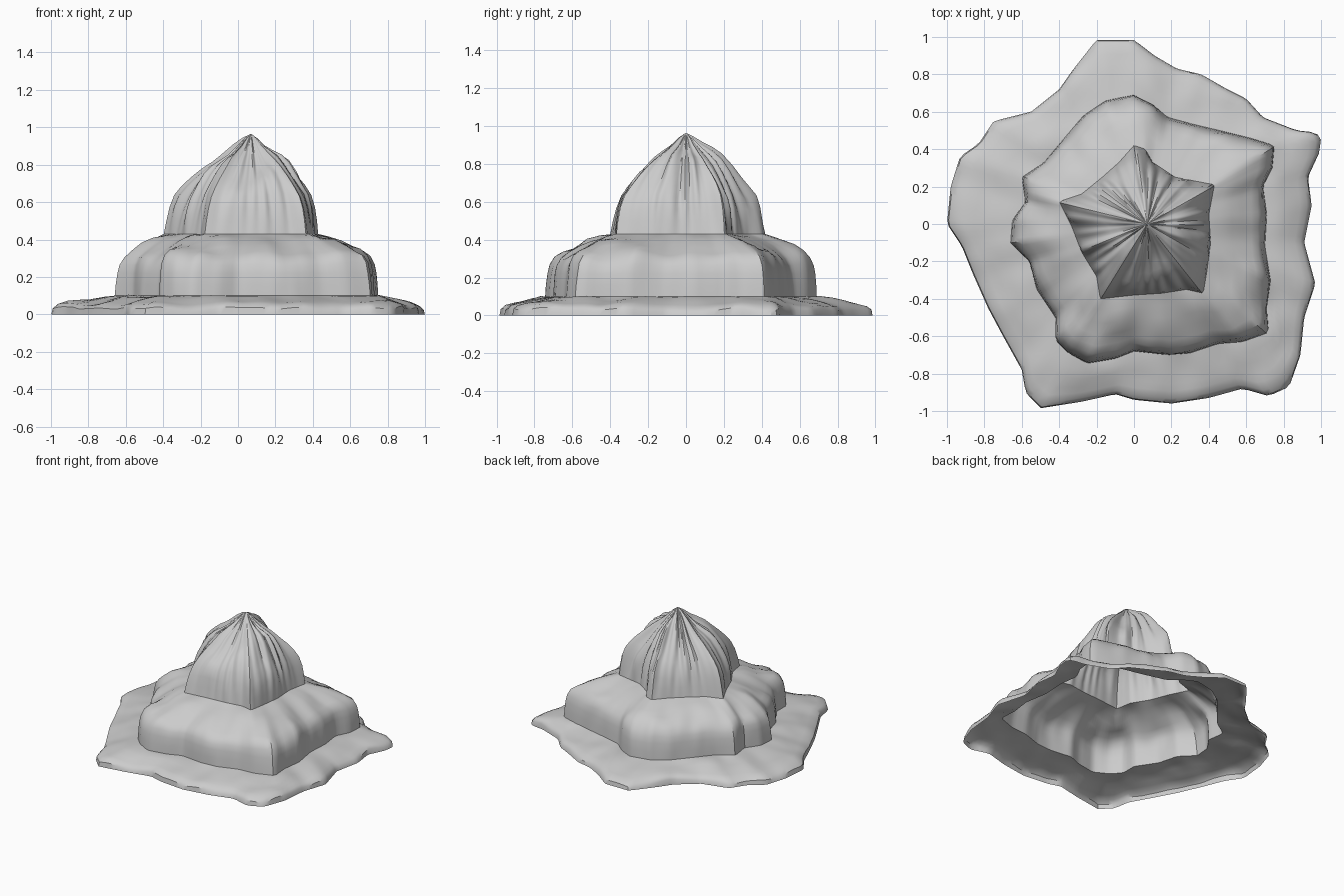
import bpy, bmesh, math
from mathutils import Vector, noise
from mathutils.geometry import intersect_line_line_2d

if "Cube" in bpy.data.objects:
    bpy.data.objects.remove(bpy.data.objects["Cube"])

N = 200
PEAK = Vector((0.07, 0.0))

# Outlines seen from above: ground edge, middle cliff foot, summit cliff foot
GROUND = [(-.2, .985), (0, .985), (.11, .9), (.23, .83), (.36, .8), (.5, .72), (.6, .67), (.69, .57),
          (.87, .5), (.97, .49), (1, .46), (.99, .38), (.93, .25), (.95, .1), (.91, -.1), (.97, -.32),
          (.91, -.5), (.89, -.7), (.83, -.87), (.72, -.92), (.58, -.88), (.4, -.93), (.2, -.96),
          (0, -.94), (-.1, -.91), (-.28, -.95), (-.5, -.985), (-.58, -.9), (-.6, -.78), (-.7, -.6),
          (-.78, -.45), (-.86, -.27), (-.92, -.12), (-1, 0), (-.98, .2), (-.93, .36), (-.83, .43),
          (-.75, .55), (-.55, .6), (-.4, .72), (-.33, .82)]
MIDDLE = [(0, .69), (.1, .64), (.18, .57), (.33, .53), (.5, .49), (.62, .46), (.75, .42), (.74, .3),
          (.69, .2), (.71, .05), (.7, -.12), (.73, -.3), (.71, -.45), (.72, -.58), (.58, -.63),
          (.45, -.64), (.3, -.69), (.18, -.7), (0, -.68), (-.1, -.72), (-.25, -.745), (-.35, -.69),
          (-.42, -.62), (-.42, -.5), (-.52, -.35), (-.56, -.2), (-.66, -.1), (-.65, .02), (-.58, .12),
          (-.6, .25), (-.48, .33), (-.38, .45), (-.27, .58), (-.15, .66)]
UPPER = [(0, .42), (.06, .4), (.1, .33), (.22, .25), (.43, .21), (.4, .05), (.41, -.1), (.39, -.25),
         (.37, -.37), (.28, -.35), (.15, -.37), (0, -.38), (-.18, -.4), (-.2, -.28), (-.28, -.15),
         (-.33, -.02), (-.4, .12), (-.28, .16), (-.17, .25), (-.08, .33)]


def radial(outline):
    """Outline points hit by N rays from the peak."""
    pts = [Vector(p) for p in outline]
    result = []
    for i in range(N):
        a = 2 * math.pi * (i + .37) / N
        far = PEAK + Vector((math.cos(a), math.sin(a))) * 3
        hits = [intersect_line_line_2d(PEAK, far, p, pts[k - 1]) for k, p in enumerate(pts)]
        result.append(max((h for h in hits if h), key=lambda h: (h - PEAK).length))
    return result


ground, middle, upper = radial(GROUND), radial(MIDDLE), radial(UPPER)


def ring(outer, inner, t, z, rough_r=0.0, rough_z=0.0):
    """Blend from outer outline to inner one by t, at height z, with rocky roughness."""
    out = []
    for o, i in zip(outer, inner):
        p = o.lerp(i, t)
        d = (p - PEAK).normalized()
        ribs = noise.noise(Vector((d.x * 7, d.y * 7, z * 2)))
        bumps = noise.noise(Vector((p.x * 6, p.y * 6, 4.0)))
        q = p + d * ribs * rough_r
        out.append(Vector((q.x, q.y, max(0, z + bumps * rough_z))))
    return out


rock = bpy.data.materials.new("grey rock")
rock.diffuse_color = (0.6, 0.6, 0.6, 1)
rock.use_nodes = True
rock.node_tree.nodes["Principled BSDF"].inputs["Base Color"].default_value = rock.diffuse_color


def skin(name, rings, tip=None):
    bm = bmesh.new()
    rows = [[bm.verts.new(p) for p in r] for r in rings]
    for a, b in zip(rows, rows[1:]):
        for i in range(N):
            j = (i + 1) % N
            bm.faces.new((a[i], a[j], b[j], b[i]))
    if tip:
        top = bm.verts.new(tip)
        for i in range(N):
            bm.faces.new((rows[-1][i], rows[-1][(i + 1) % N], top))
    mesh = bpy.data.meshes.new(name)
    bm.to_mesh(mesh)
    bm.free()
    mesh.materials.append(rock)
    obj = bpy.data.objects.new(name, mesh)
    bpy.context.collection.objects.link(obj)
    bpy.context.view_layer.objects.active = obj
    obj.select_set(True)
    bpy.ops.object.shade_smooth_by_angle(angle=math.radians(35))
    obj.select_set(False)


# Thin sloping apron at ground level
cliff_foot = ring(ground, middle, 1, .1)
skin("base_apron", [ring(ground, middle, 0, 0), ring(ground, middle, .02, .03, 0, .02)]
     + [ring(ground, middle, t, z, 0, .018) for t, z in
        ((.1, .05), (.25, .063), (.4, .073), (.6, .085), (.8, .094))] + [cliff_foot])

# Steep ribbed wall with rounded shoulder and sloping terrace
terrace_foot = ring(middle, upper, 1, .43)
skin("middle_terrace", [cliff_foot]
     + [ring(middle, upper, t, z, r, b) for t, z, r, b in
        ((.01, .16, .006, 0), (.03, .22, .01, 0), (.06, .265, .012, .02), (.13, .305, .015, .03),
         (.25, .335, .012, .035), (.42, .365, 0, .035), (.6, .39, 0, .03), (.8, .413, 0, .02))]
     + [terrace_foot])

# Craggy summit
centre = [PEAK] * N
skin("summit", [terrace_foot]
     + [ring(upper, centre, t, z, r, b) for t, z, r, b in
        ((.03, .5, .015, 0), (.07, .57, .025, .03), (.13, .635, .03, .05), (.22, .69, .03, .06),
         (.33, .74, .035, .06), (.45, .785, .035, .06), (.57, .825, .03, .055), (.69, .865, .025, .05),
         (.8, .905, .015, .03), (.91, .945, .008, .015))], (PEAK.x, PEAK.y, .965))
